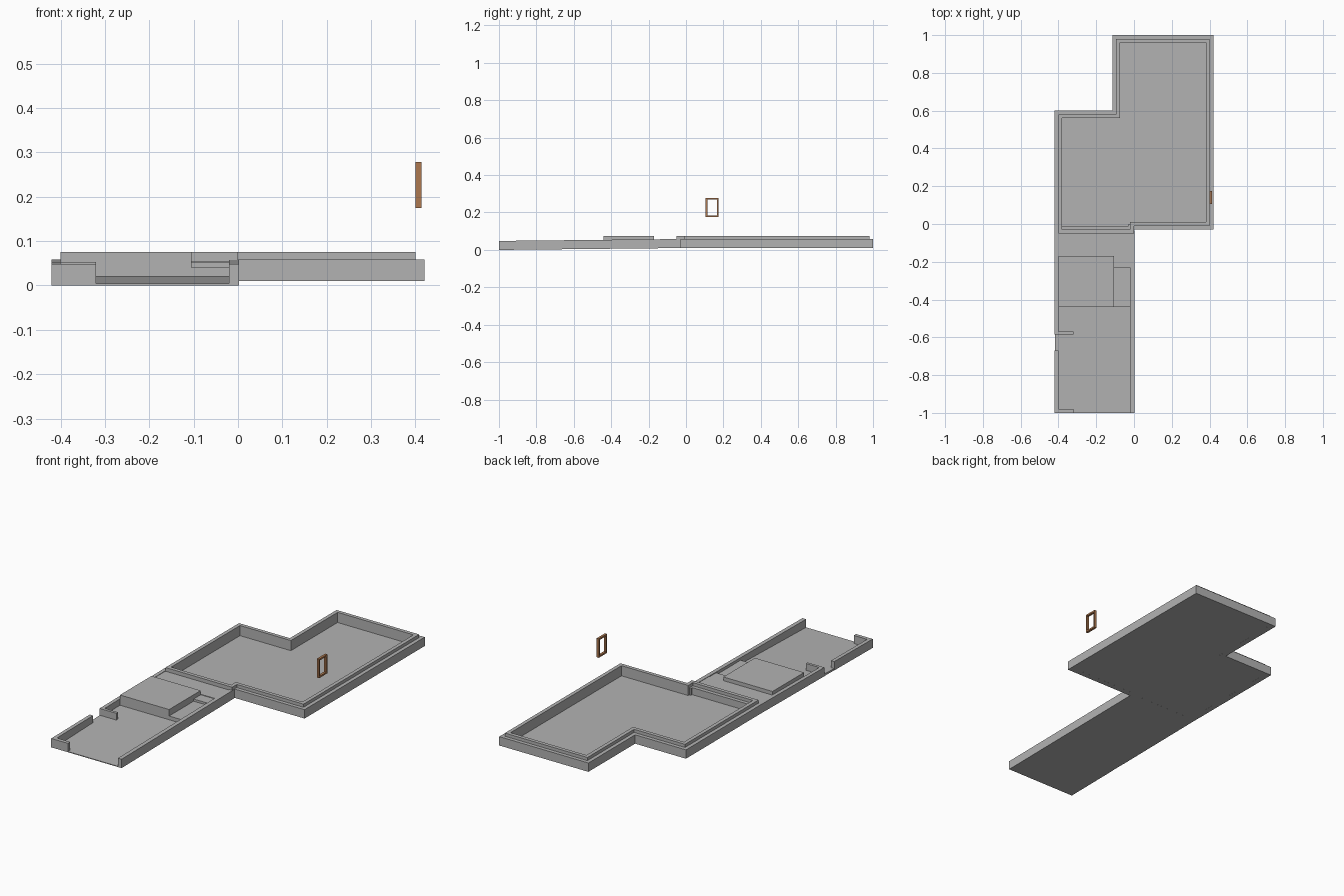
import bpy, bmesh

if "Cube" in bpy.data.objects:
    bpy.data.objects.remove(bpy.data.objects["Cube"])


def material(name, rgb):
    m = bpy.data.materials.new(name)
    m.diffuse_color = (*rgb, 1)
    m.use_nodes = True
    m.node_tree.nodes["Principled BSDF"].inputs["Base Color"].default_value = m.diffuse_color
    return m


CONCRETE = material("concrete_grey", (0.45, 0.45, 0.45))
WOOD = material("brown_wood", (0.42, 0.19, 0.08))


def finish(name, bm, mat):
    bmesh.ops.recalc_face_normals(bm, faces=bm.faces)
    me = bpy.data.meshes.new(name)
    bm.to_mesh(me)
    bm.free()
    me.materials.append(mat)
    ob = bpy.data.objects.new(name, me)
    bpy.context.collection.objects.link(ob)
    return ob


def prism(name, pts, axis, a, b, mat=CONCRETE):
    """Extrude a 2D profile along an axis (x: points are y,z; z: points are x,y)."""
    bm = bmesh.new()
    place = (lambda p, h: (h, *p)) if axis == "x" else (lambda p, h: (*p, h))
    lo, hi = ([bm.verts.new(place(p, h)) for p in pts] for h in (a, b))
    bm.faces.new(lo)
    bm.faces.new(hi)
    n = len(pts)
    for i in range(n):
        j = (i + 1) % n
        bm.faces.new((lo[i], lo[j], hi[j], hi[i]))
    return finish(name, bm, mat)


def inset(pts, d):
    """Inset a counter-clockwise outline made of axis-aligned edges."""
    out = []
    for i, (x, y) in enumerate(pts):
        for (px, py), (qx, qy) in ((pts[i - 1], pts[i]), (pts[i], pts[(i + 1) % len(pts)])):
            dx, dy = qx - px, qy - py
            if abs(dx) > abs(dy):
                y += d if dx > 0 else -d
            else:
                x += -d if dy > 0 else d
        out.append((x, y))
    return out


def ring(name, pts, width, a, b):
    """Upright wall following an outline."""
    bm = bmesh.new()
    inner = inset(pts, width)
    loops = [[bm.verts.new((*p, h)) for p in ps]
             for ps, h in ((pts, a), (pts, b), (inner, b), (inner, a))]
    n = len(pts)
    for k in range(4):
        p, q = loops[k], loops[(k + 1) % 4]
        for i in range(n):
            j = (i + 1) % n
            bm.faces.new((p[i], p[j], q[j], q[i]))
    return finish(name, bm, CONCRETE)


def tilt(y):
    """Gentle rise of the lower section from front to back."""
    return 0.01 * (y + 1) / 0.96


def block(name, x0, x1, y0, y1, top, level=False):
    """Block on the tilted underside, with a tilted or level top."""
    t0, t1 = (top, top) if level else (top + tilt(y0), top + tilt(y1))
    return prism(name, [(y0, tilt(y0)), (y1, tilt(y1)), (y1, t1), (y0, t0)], "x", x0, x1)


# Main foundation: floor, low outer ledge and taller inner rim
outline = [(-0.42, -0.04), (0, -0.04), (0, -0.03), (0.42, -0.03),
           (0.42, 1), (-0.115, 1), (-0.115, 0.6), (-0.42, 0.6)]
rim = [(-0.40, -0.05), (0, -0.05), (0, -0.01), (0.40, -0.01),
       (0.40, 0.98), (-0.095, 0.98), (-0.095, 0.58), (-0.40, 0.58)]
prism("main_floor", inset(outline, 0.005), "z", 0.0102, 0.02)
ring("outer_ledge", outline, 0.03, 0.01, 0.058)
ring("inner_rim", rim, 0.02, 0.015, 0.075)

# Lower section: sloping floor
prism("sloping_floor", [(-1, 0), (-0.43, tilt(-0.43)), (-0.43, 0.02), (-1, 0.004)],
      "x", -0.419, -0.001)

# Low walls with a front opening and a side opening
block("right_wall", -0.02, 0.002, -1, -0.035, 0.048)
block("left_wall_front", -0.42, -0.40, -1, -0.67, 0.048)
block("left_wall_back", -0.42, -0.40, -0.585, -0.035, 0.048)
block("front_stub_wall", -0.40, -0.32, -1, -0.98, 0.048)
block("middle_stub_wall", -0.40, -0.32, -0.585, -0.57, 0.048)

# Raised slab, steps and landing
block("raised_slab", -0.40, -0.105, -0.44, -0.17, 0.075, True)
block("lower_step", -0.105, -0.02, -0.44, -0.23, 0.04, True)
block("upper_step", -0.105, -0.02, -0.23, -0.17, 0.052, True)
block("landing", -0.40, -0.02, -0.17, -0.035, 0.055, True)

# Window frame standing in line with the right side wall
bm = bmesh.new()
y0, y1, z0, z1, w = 0.105, 0.175, 0.175, 0.278, 0.009
outer = [(y0, z0), (y1, z0), (y1, z1), (y0, z1)]
inner = inset(outer, w)
loops = [[bm.verts.new((x, *p)) for p in ps]
         for ps, x in ((outer, 0.40), (outer, 0.413), (inner, 0.413), (inner, 0.40))]
for k in range(4):
    p, q = loops[k], loops[(k + 1) % 4]
    for i in range(4):
        bm.faces.new((p[i], p[(i + 1) % 4], q[(i + 1) % 4], q[i]))
finish("window_frame", bm, WOOD)
